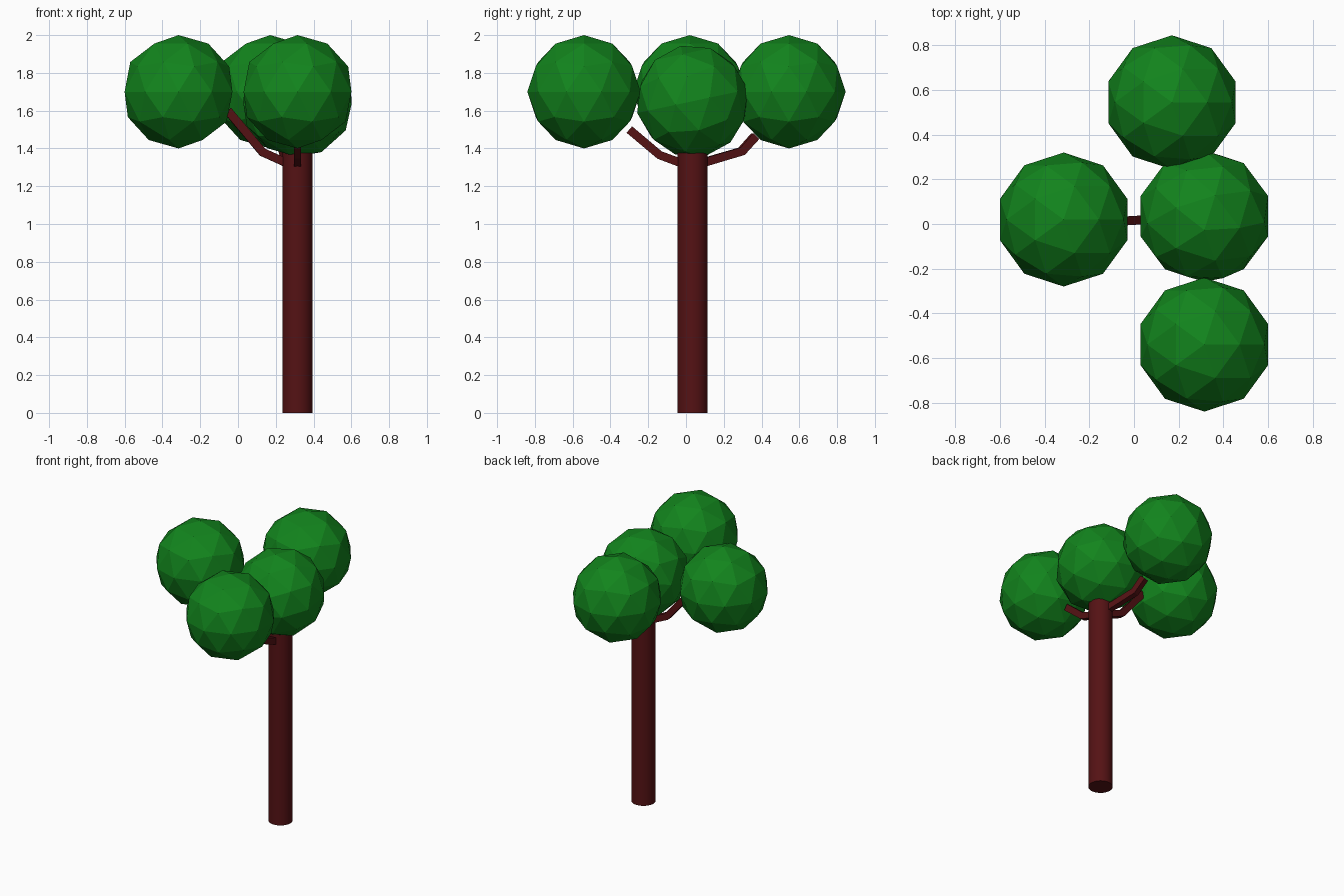
import bpy, bmesh, math
from mathutils import Vector

if "Cube" in bpy.data.objects:
    bpy.data.objects.remove(bpy.data.objects["Cube"])


def material(name, color):
    m = bpy.data.materials.new(name)
    m.diffuse_color = (*color, 1)
    m.use_nodes = True
    m.node_tree.nodes["Principled BSDF"].inputs["Base Color"].default_value = m.diffuse_color
    return m


bark = material("bark", (0.09, 0.006, 0.007))
leaves = material("leaves", (0.006, 0.23, 0.012))
TRUNK = Vector((0.315, 0.035, 0))


# Low-poly leaf ball
def leaf_ball(name, location, tilt=0):
    bpy.ops.mesh.primitive_ico_sphere_add(
        subdivisions=2, radius=0.3, location=location, rotation=(tilt, 0, 0))
    ob = bpy.context.object
    ob.name = name
    ob.data.materials.append(leaves)


# Square bar swept along a bent path; path holds (distance from trunk axis, height)
def branch(name, direction, path, width=0.04, depth=0.045):
    out = Vector((*direction, 0)).normalized()
    side = Vector((-out.y, out.x, 0)) * width / 2
    pts = [TRUNK + out * d + Vector((0, 0, z)) for d, z in path]
    bm = bmesh.new()
    rings = []
    for i, p in enumerate(pts):
        a = (pts[i] - pts[max(i - 1, 0)]).normalized()
        b = (pts[min(i + 1, len(pts) - 1)] - pts[i]).normalized()
        t = (a + b).normalized()
        up = side.normalized().cross(t) * -depth / 2
        rings.append([bm.verts.new(p + s * side + u * up)
                      for s, u in ((-1, -1), (1, -1), (1, 1), (-1, 1))])
    for r, q in zip(rings, rings[1:]):
        for k in range(4):
            bm.faces.new((r[k], r[(k + 1) % 4], q[(k + 1) % 4], q[k]))
    bm.faces.new(rings[0])
    bm.faces.new(rings[-1])
    bmesh.ops.recalc_face_normals(bm, faces=bm.faces)
    mesh = bpy.data.meshes.new(name)
    bm.to_mesh(mesh)
    bm.free()
    mesh.materials.append(bark)
    bpy.context.collection.objects.link(bpy.data.objects.new(name, mesh))


# Trunk
bpy.ops.mesh.primitive_cylinder_add(
    vertices=32, radius=0.08, depth=1.38, location=TRUNK + Vector((0, 0, 0.69)))
trunk = bpy.context.object
trunk.name = "trunk"
trunk.data.materials.append(bark)
bpy.ops.object.shade_smooth_by_angle(angle=math.radians(30))

# Branches
branch("front_branch", (0, -1), [(0.04, 1.315), (0.175, 1.365), (0.335, 1.50)], 0.035)
branch("left_branch", (-1, -0.06), [(0.04, 1.315), (0.185, 1.38), (0.37, 1.60)])
branch("back_branch", (-0.145, 0.51), [(0.04, 1.32), (0.27, 1.385), (0.345, 1.465)])

# Foliage
leaf_ball("left_foliage", (-0.315, 0.02, 1.7))
leaf_ball("front_foliage", (0.315, -0.54, 1.7))
leaf_ball("back_foliage", (0.17, 0.545, 1.7))
leaf_ball("centre_foliage", (0.315, 0.035, 1.65), math.radians(12))
